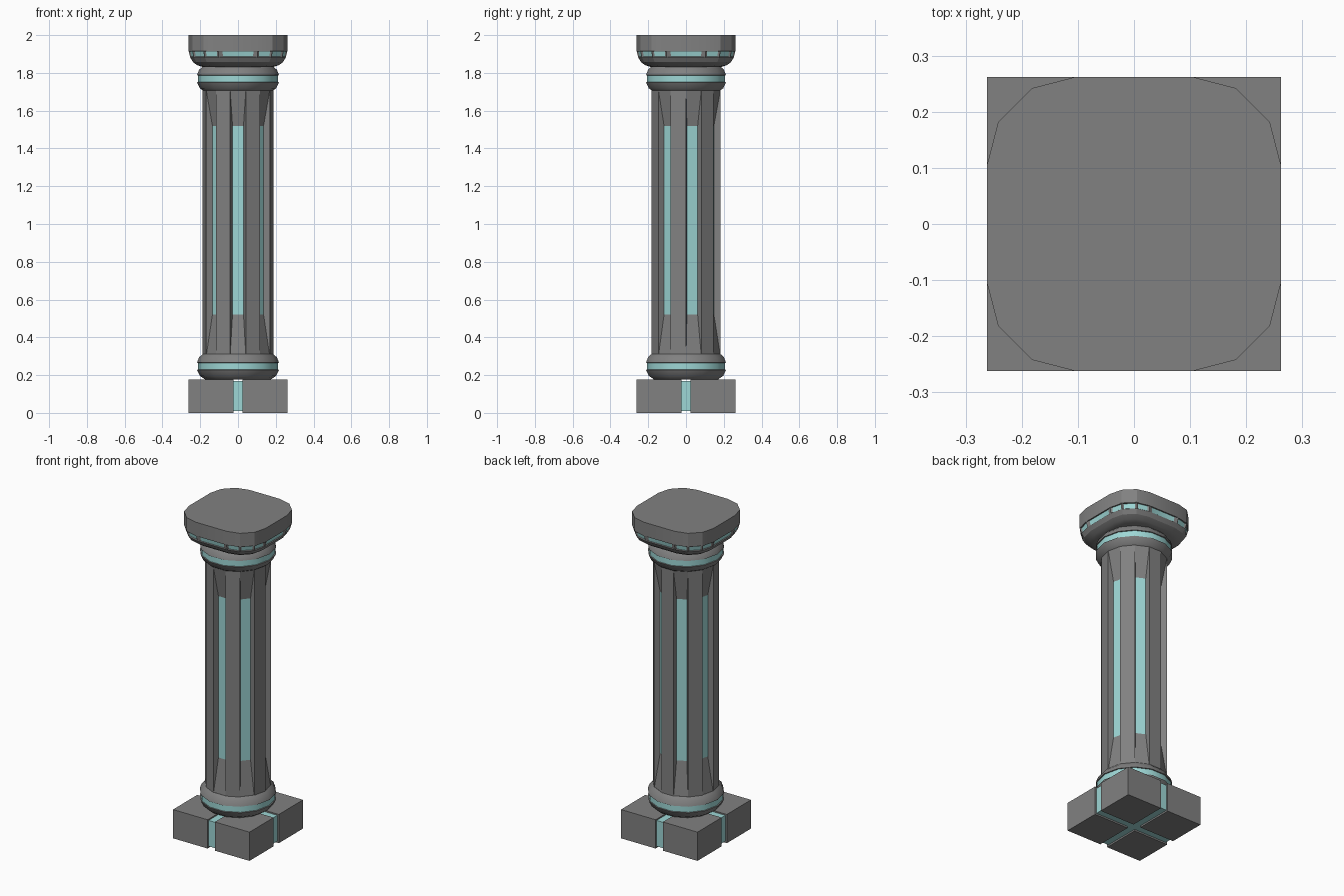
import bpy, bmesh, math
from mathutils import Vector

if "Cube" in bpy.data.objects:
    bpy.data.objects.remove(bpy.data.objects["Cube"])


def material(name, rgb):
    m = bpy.data.materials.new(name)
    m.diffuse_color = (*rgb, 1)
    m.use_nodes = True
    m.node_tree.nodes["Principled BSDF"].inputs["Base Color"].default_value = m.diffuse_color
    return m


MATS = [material("grey stone", (0.22, 0.22, 0.22)),
        material("pale teal", (0.34, 0.68, 0.67))]
SIDES = 14
STEP = 2 * math.pi / SIDES


def finish(name, bm, smooth=None):
    bmesh.ops.recalc_face_normals(bm, faces=bm.faces)
    me = bpy.data.meshes.new(name)
    bm.to_mesh(me)
    bm.free()
    ob = bpy.data.objects.new(name, me)
    bpy.context.collection.objects.link(ob)
    for m in MATS:
        me.materials.append(m)
    if smooth:
        bpy.ops.object.select_all(action='DESELECT')
        ob.select_set(True)
        bpy.context.view_layer.objects.active = ob
        bpy.ops.object.shade_smooth_by_angle(angle=math.radians(smooth))
    return ob


def box(name, lo, hi, mat):
    bm = bmesh.new()
    bmesh.ops.create_cube(bm, size=1)
    for v in bm.verts:
        v.co = Vector([(l + h) / 2 + c * (h - l) for c, l, h in zip(v.co, lo, hi)])
    for f in bm.faces:
        f.material_index = mat
    return finish(name, bm)


def corner(i, r, z):
    a = -math.pi / 2 + (i - 0.5) * STEP
    return Vector((r * math.cos(a), r * math.sin(a), z))


def loft(bm, rings):
    """Skin rings of points with quads and cap both ends; returns rows of faces."""
    rows = [[bm.verts.new(p) for p in ring] for ring in rings]
    n = len(rows[0])
    out = [[bm.faces.new((a[i], a[(i + 1) % n], b[(i + 1) % n], b[i]))
            for i in range(n)] for a, b in zip(rows, rows[1:])]
    bm.faces.new(rows[0][::-1])
    bm.faces.new(rows[-1])
    return out


# Plinth: four blocks around a recessed teal cross
for sx in (-1, 1):
    for sy in (-1, 1):
        xs, ys = sorted((sx * 0.025, sx * 0.262)), sorted((sy * 0.025, sy * 0.262))
        box("plinth_block", (xs[0], ys[0], 0), (xs[1], ys[1], 0.178), 0)
box("plinth_inlay_x", (-0.252, -0.026, 0.01), (0.252, 0.026, 0.17), 1)
box("plinth_inlay_y", (-0.026, -0.252, 0.01), (0.026, 0.252, 0.17), 1)


# Banded collars at the foot and head of the shaft
def collar(name, z0):
    prof = [(0.175, 0), (0.202, 0.018), (0.217, 0.05), (0.211, 0.051),
            (0.211, 0.087), (0.217, 0.088), (0.207, 0.115), (0.186, 0.135)]
    bm = bmesh.new()
    rows = loft(bm, [[corner(i, r, z0 + z) for i in range(SIDES)] for r, z in prof])
    for f in rows[3]:
        f.material_index = 1
    finish(name, bm, 32)


collar("foot_collar", 0.178)
collar("head_collar", 1.70)

# Fluted shaft: every other side is sunk, with sloped ends and a teal floor
R, Z0, Z1, F0, F1 = 0.187, 0.30, 1.71, 0.52, 1.52
bm = bmesh.new()
low = [bm.verts.new(corner(i, R, Z0)) for i in range(SIDES)]
high = [bm.verts.new(corner(i, R, Z1)) for i in range(SIDES)]
for i in range(SIDES):
    j = (i + 1) % SIDES
    outer = [low[i], low[j], high[j], high[i]]
    if i % 2:
        bm.faces.new(outer)
        continue
    a = -math.pi / 2 + i * STEP
    n, t = Vector((math.cos(a), math.sin(a), 0)), Vector((-math.sin(a), math.cos(a), 0))
    floor = [bm.verts.new(n * 0.15 + t * s * 0.029 + Vector((0, 0, z)))
             for s, z in ((-1, F0), (1, F0), (1, F1), (-1, F1))]
    bm.faces.new(floor).material_index = 1
    for k in range(4):
        m = (k + 1) % 4
        bm.faces.new((outer[k], outer[m], floor[m], floor[k]))
bm.faces.new(low[::-1])
bm.faces.new(high)
finish("fluted_shaft", bm)

# Neck between head collar and capital
bm = bmesh.new()
loft(bm, [[corner(i, 0.175, z) for i in range(SIDES)] for z in (1.82, 1.85)])
finish("neck", bm)

# Capital: rounded square with a curved underside and a band of sunk teal panels
quarter = [(0.262, -0.105), (0.262, 0.105), (0.242, 0.182), (0.182, 0.242)]
outline = []
for q in range(4):
    c, s = round(math.cos(q * math.pi / 2)), round(math.sin(q * math.pi / 2))
    outline += [(c * x - s * y, s * x + c * y) for x, y in quarter]
levels = [(0.72, 1.832), (0.82, 1.84), (0.91, 1.857), (0.965, 1.882),
          (0.995, 1.914), (1.0, 1.916), (1.0, 2.0)]
bm = bmesh.new()
rows = loft(bm, [[Vector((x * k, y * k, z)) for x, y in outline] for k, z in levels])
bmesh.ops.recalc_face_normals(bm, faces=bm.faces)
band = rows[3]
bmesh.ops.inset_individual(bm, faces=band, thickness=0.003, depth=-0.006)
for f in band:
    f.material_index = 1
    mid = f.calc_center_median()
    for v in f.verts:
        v.co.x += (mid.x - v.co.x) * 0.2
        v.co.y += (mid.y - v.co.y) * 0.2
finish("capital", bm, 20)
